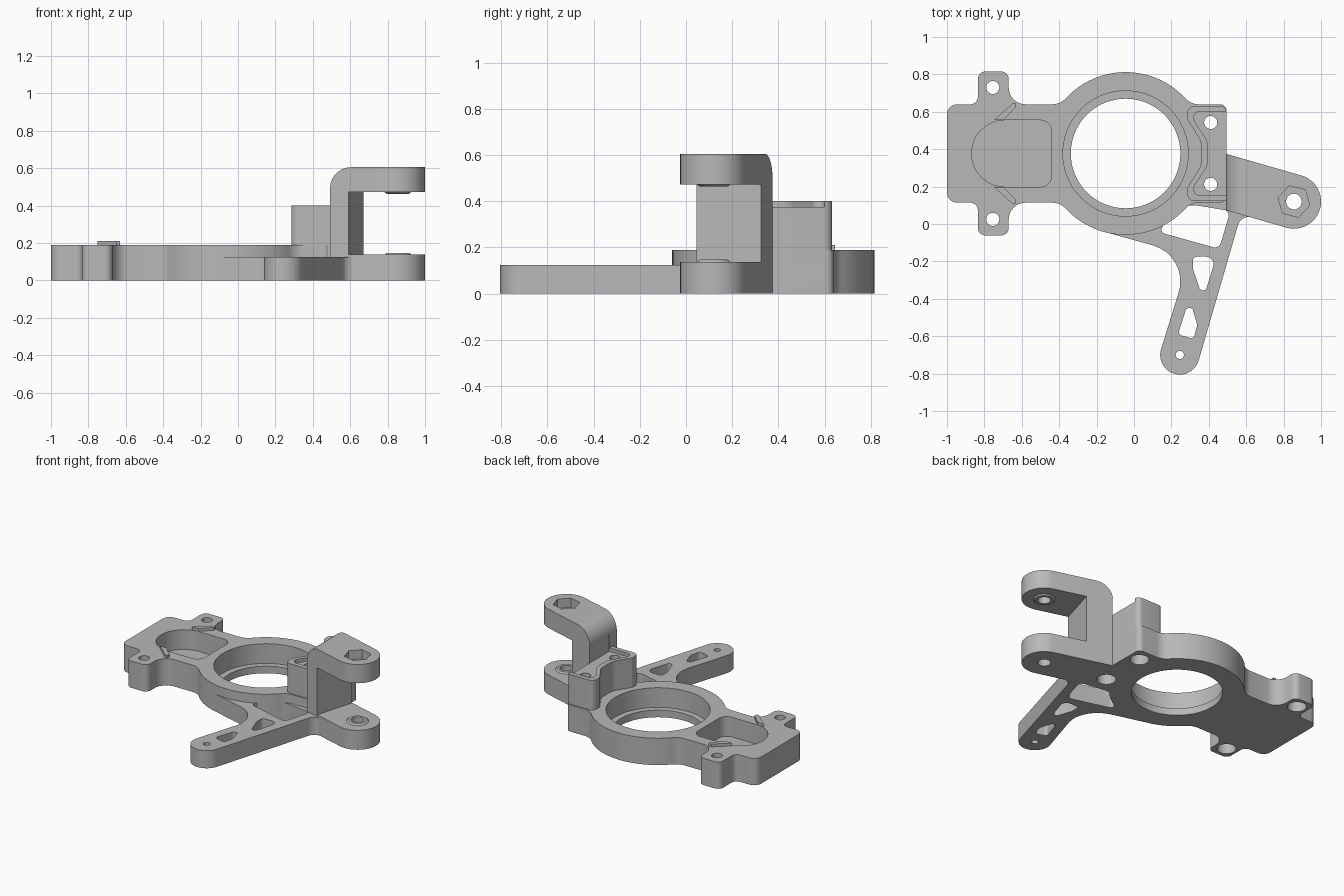
import bpy, bmesh
from math import pi, sin, cos, tan, atan2, sqrt, radians
from mathutils import Vector, Matrix

old = bpy.data.objects.get("Cube")
if old:
    bpy.data.objects.remove(old, do_unlink=True)

grey = bpy.data.materials.new("plain_grey")
grey.use_nodes = True
grey.diffuse_color = (0.48, 0.48, 0.48, 1)
grey.node_tree.nodes["Principled BSDF"].inputs["Base Color"].default_value = (0.48, 0.48, 0.48, 1)


def arc(c, r, a0, a1, n=16):
    """Points on an arc, angles in degrees."""
    return [(c[0] + r * cos(radians(a0 + (a1 - a0) * i / n)),
             c[1] + r * sin(radians(a0 + (a1 - a0) * i / n))) for i in range(n + 1)]


def rounded(corners, n=8):
    """Outline from (x, y) or (x, y, radius) corners."""
    out = []
    for i, c in enumerate(corners):
        p = Vector(c[:2])
        r = c[2] if len(c) > 2 else 0
        if r == 0:
            out.append(tuple(p))
            continue
        d1 = (Vector(corners[i - 1][:2]) - p).normalized()
        d2 = (Vector(corners[(i + 1) % len(corners)][:2]) - p).normalized()
        half = d1.angle(d2) / 2
        centre = p + (d1 + d2).normalized() * r / sin(half)
        s, e = p + d1 * r / tan(half) - centre, p + d2 * r / tan(half) - centre
        a0 = atan2(s.y, s.x)
        sweep = (atan2(e.y, e.x) - a0 + pi) % (2 * pi) - pi
        out += [(centre.x + r * cos(a0 + sweep * k / n),
                 centre.y + r * sin(a0 + sweep * k / n)) for k in range(n + 1)]
    return out


def make(name, bm):
    bmesh.ops.recalc_face_normals(bm, faces=bm.faces)
    mesh = bpy.data.meshes.new(name)
    bm.to_mesh(mesh)
    bm.free()
    mesh.materials.append(grey)
    ob = bpy.data.objects.new(name, mesh)
    bpy.context.collection.objects.link(ob)
    return ob


def prism(name, outline, z0, z1, turn=None):
    bm = bmesh.new()
    low = [bm.verts.new((x, y, z0)) for x, y in outline]
    bmesh.ops.remove_doubles(bm, verts=low, dist=1e-4)
    face = bm.faces.new([v for v in low if v.is_valid])
    ext = bmesh.ops.extrude_face_region(bm, geom=[face])["geom"]
    bmesh.ops.translate(bm, vec=(0, 0, z1 - z0),
                        verts=[g for g in ext if isinstance(g, bmesh.types.BMVert)])
    if turn:
        bm.transform(turn)
    return make(name, bm)


def disc(name, c, r0, r1, z0, z1, n=32, spin=0):
    """Cylinder or cone between two heights."""
    bm = bmesh.new()
    place = Matrix.Translation((c[0], c[1], (z0 + z1) / 2)) @ Matrix.Rotation(spin, 4, "Z")
    bmesh.ops.create_cone(bm, cap_ends=True, segments=n, radius1=r0, radius2=r1,
                          depth=z1 - z0, matrix=place)
    return make(name, bm)


def combine(target, tools, operation):
    for tool in tools:
        tool.hide_render = True
        mod = target.modifiers.new("shape", "BOOLEAN")
        mod.operation, mod.solver, mod.object = operation, "EXACT", tool
        with bpy.context.temp_override(object=target, active_object=target):
            bpy.ops.object.modifier_apply(modifier=mod.name)
        bpy.data.objects.remove(tool, do_unlink=True)


MID = 0.377                      # symmetry line of the plate
RING = (-0.045, MID)
PIN = (0.855, 0.12)              # clevis axis
LEAN = radians(-16)


def flip(pts):
    return [(p[0], 2 * MID - p[1], *p[2:]) for p in reversed(pts)]


# Base plate: eared block, ring and right-hand pad
R, F, EDGE = 0.435, 0.1, 0.64
dy = EDGE - MID + F
dx = sqrt((R + F) ** 2 - dy ** 2)
th = atan2(dy, dx) * 180 / pi
half = [(-1, EDGE, 0.055), (-0.835, EDGE, 0.04), (-0.835, 0.815, 0.04),
        (-0.67, 0.815, 0.04), (-0.67, EDGE, 0.09)]
half += arc((RING[0] - dx, MID + dy), F, 270, 360 - th, 8)
half += arc(RING, R, 180 - th, th, 32)
half += arc((RING[0] + dx, MID + dy), F, 180 + th, 270, 8)
half += [(0.495, EDGE, 0.035)]
body = prism("bracket_body", rounded(half + flip(half)), 0, 0.19)

# Raised slanted bars beside the pocket
bar = [(-0.75, 0.555), (-0.65, 0.645), (-0.63, 0.645), (-0.63, 0.625), (-0.7, 0.555)]
bars = [prism("bar", b, 0.15, 0.21) for b in (bar, flip(bar))]

# Tall pad block, concave towards the ring
side = [(0.36, 0.44, 0.1), (0.285, 0.56, 0.03), (0.285, 0.632, 0.04)]
block = prism("pad_block", rounded(side + [(0.495, 0.632, 0.035), (0.495, 0.122)] + flip(side)), 0.1, 0.4)

# Clevis arm: slanted footprint, slotted, with a rounded upper corner
X0 = 0.492
lean_deg = LEAN * 180 / pi
foot = arc(PIN, 0.145, 90 + lean_deg, lean_deg - 90, 24)
rise = tan(-LEAN)
foot += [(X0, foot[-1][1] + (foot[-1][0] - X0) * rise),
         (X0, foot[0][1] + (foot[0][0] - X0) * rise)]
arm = prism("clevis_arm", foot, 0, 0.605)
at_pin = Matrix.Translation((*PIN, 0)) @ Matrix.Rotation(LEAN, 4, "Z")
slot = prism("slot", [(-0.234, -0.25), (0.3, -0.25), (0.3, 0.25), (-0.234, 0.25)], 0.138, 0.472, at_pin)
corner = arc((X0 + 0.113, 0.492), 0.113, 180, 90) + [(X0 + 0.113, 0.7), (0.4, 0.7), (0.4, 0.492)]
bend = prism("bend", corner, -0.6, 0.3, Matrix.Rotation(pi / 2, 4, "X"))
combine(arm, [slot, bend], "DIFFERENCE")
bosses = [disc("boss", PIN, 0.085, 0.06, 0.128, 0.147), disc("boss", PIN, 0.06, 0.085, 0.463, 0.482)]
combine(arm, bosses, "UNION")

# Thin leg with openings
leg_path = [(-0.162, -0.041), (0.3, -0.17, 0.2)]
leg_path += arc((0.245, -0.7), 0.105, 164, 344, 24)
leg_path += [(0.573, 0.052, 0.06), (0.7, 0.016), (0.7, 0.1), (0.48, 0.3), (-0.1, 0.1)]
leg = prism("leg", rounded(leg_path), 0, 0.125)
openings = [
    [(0.14, -0.045, 0.02), (0.2, 0.1), (0.33, 0.1, 0.02), (0.515, 0.07, 0.03), (0.455, -0.133, 0.035)],
    [(0.315, -0.175, 0.02), (0.44, -0.175, 0.04), (0.37, -0.4, 0.02), (0.315, -0.24, 0.03)],
    [(0.28, -0.45, 0.015), (0.312, -0.45, 0.015), (0.338, -0.54, 0.03),
     (0.318, -0.615, 0.02), (0.235, -0.59, 0.02)],
]
combine(leg, [prism("opening", rounded(o), -0.1, 0.3) for o in openings]
        + [disc("leg_hole", (0.245, -0.7), 0.022, 0.022, -0.1, 0.3)], "DIFFERENCE")

combine(body, bars + [block, leg, arm], "UNION")

# Bearing seat, D-shaped pocket and open recess on the pad
cuts = [disc("bore", RING, 0.293, 0.293, -0.1, 0.3, 72),
        disc("seat", RING, 0.335, 0.335, 0.05, 0.3, 72)]
pocket = arc((-0.69, MID), 0.178, 90, 270, 24) + [(-0.44, 0.199, 0.06), (-0.44, 0.555, 0.06)]
cuts.append(prism("pocket", rounded(pocket), 0.05, 0.3))
inner = [(0.395, 0.44, 0.1), (0.32, 0.555, 0.03), (0.32, 0.6, 0.03)]
cuts.append(prism("recess", rounded(inner + [(0.495, 0.6), (0.495, 0.154)] + flip(inner)), 0.375, 0.5))

# Screw holes, wider from below
for c in [(-0.755, 0.73), (-0.755, 0.025), (0.41, 0.543), (0.41, 0.212)]:
    cuts.append(disc("screw_hole", c, 0.035, 0.035, -0.1, 0.6))
    cuts.append(disc("screw_head", c, 0.062, 0.062, -0.1, 0.09))

# Clevis pin hole with a hexagonal nut pocket on top
cuts.append(disc("pin_hole", PIN, 0.042, 0.042, -0.1, 0.8))
cuts.append(disc("nut_pocket", PIN, 0.087, 0.087, 0.54, 0.8, 6, radians(76)))
combine(body, cuts, "DIFFERENCE")

# Smooth curved walls, sharp edges kept
bpy.ops.object.select_all(action="DESELECT")
body.select_set(True)
bpy.context.view_layer.objects.active = body
bpy.ops.object.shade_smooth_by_angle(angle=radians(30))
